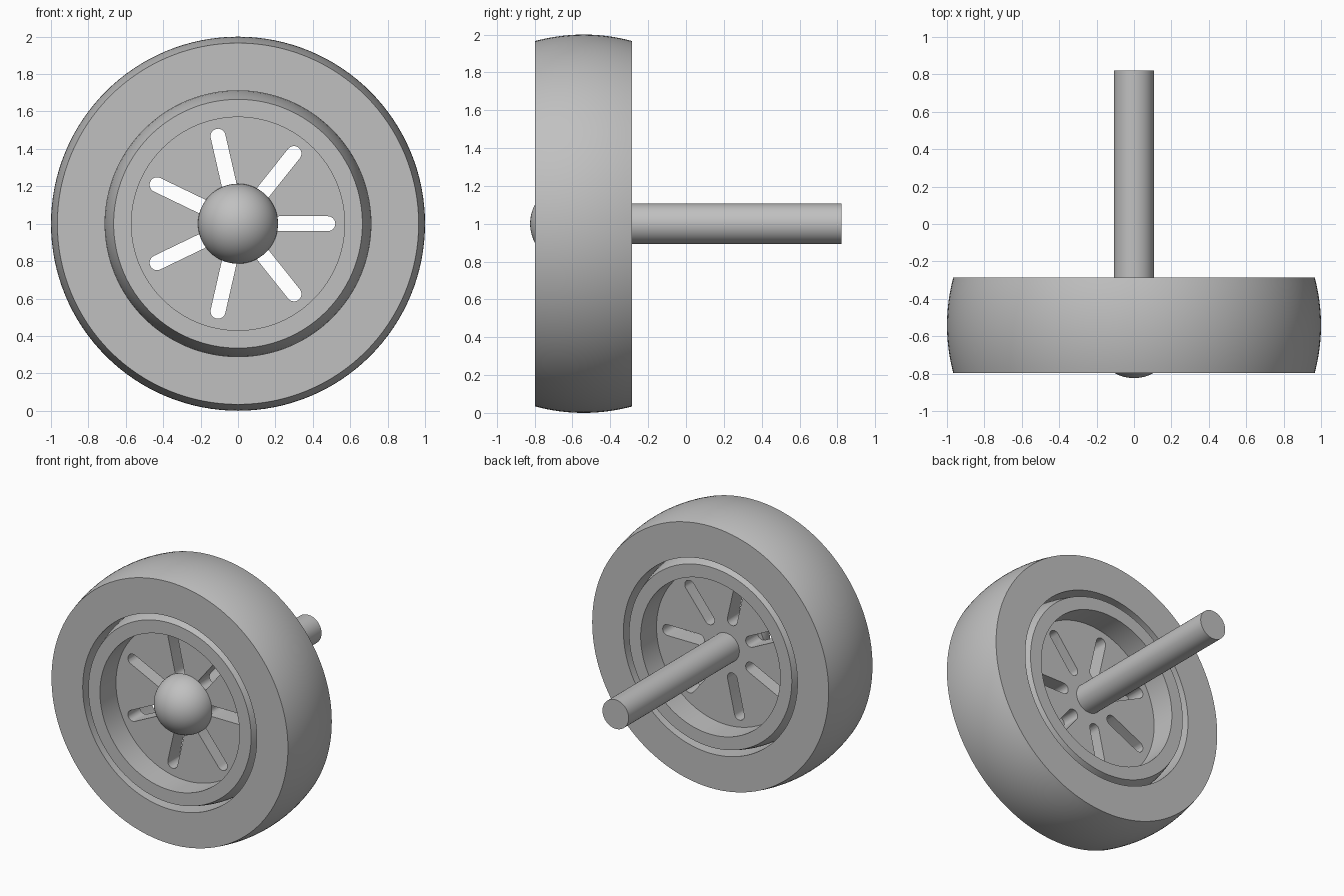
import bpy, bmesh
from math import pi, sin, cos
from mathutils import Matrix, Vector

if "Cube" in bpy.data.objects:
    bpy.data.objects.remove(bpy.data.objects["Cube"])

HUB_Z = 1.0
FRONT, BACK = -0.797, -0.285
WEB_FRONT, WEB_BACK = -0.61, -0.47
SLOTS = 7

grey = bpy.data.materials.new("plain_grey")
grey.use_nodes = True
colour = (0.53, 0.53, 0.53, 1)
grey.diffuse_color = colour
grey.node_tree.nodes["Principled BSDF"].inputs["Base Color"].default_value = colour


def make_object(name, bm):
    bmesh.ops.recalc_face_normals(bm, faces=bm.faces)
    mesh = bpy.data.meshes.new(name)
    bm.to_mesh(mesh)
    bm.free()
    mesh.materials.append(grey)
    obj = bpy.data.objects.new(name, mesh)
    obj.location.z = HUB_Z
    bpy.context.collection.objects.link(obj)
    return obj


def lathe(name, profile, steps=128):
    """Spin a closed (radius, y) profile about the wheel's y axis."""
    bm = bmesh.new()
    verts = [bm.verts.new((r, y, 0)) for r, y in profile]
    edges = [bm.edges.new((a, b)) for a, b in zip(verts, verts[1:] + verts[:1])]
    bmesh.ops.spin(bm, geom=verts + edges, cent=(0, 0, 0), axis=(0, 1, 0),
                   angle=2 * pi, steps=steps)
    bmesh.ops.remove_doubles(bm, verts=bm.verts, dist=0.0001)
    # drop the collapsed segment on the axis
    loose = [e for e in bm.edges if not e.link_faces]
    bmesh.ops.delete(bm, geom=loose, context='EDGES')
    return make_object(name, bm)


def smooth(obj):
    bpy.ops.object.select_all(action='DESELECT')
    obj.select_set(True)
    bpy.context.view_layer.objects.active = obj
    bpy.ops.object.shade_smooth_by_angle(angle=pi / 6)


def crown(edge_r, middle_r, count=16):
    """Bulging outer surface running from the front edge to the back edge."""
    points = []
    for i in range(count + 1):
        t = 2 * i / count - 1
        y = (FRONT + BACK) / 2 + t * (BACK - FRONT) / 2
        points.append((middle_r - (middle_r - edge_r) * t * t, y))
    return points


# Tyre: crowned tread around a straight bore
tyre = lathe("tyre", crown(0.966, 1.0) + [(0.711, BACK), (0.711, FRONT)])

# Rim: crowned ring with a recessed web on both sides
rim = lathe("rim", crown(0.665, 0.712) + [
    (0.57, BACK), (0.57, WEB_BACK), (0, WEB_BACK),
    (0, WEB_FRONT), (0.57, WEB_FRONT), (0.57, FRONT)])

# Round-ended radial slots cut through the web
bm = bmesh.new()
half_width, inner, outer, arc = 0.04, 0.22, 0.48, 12
outline = []
for centre, start in ((outer, -pi / 2), (inner, pi / 2)):
    for i in range(arc + 1):
        a = start + pi * i / arc
        outline.append(Vector((centre + half_width * cos(a), WEB_FRONT - 0.1,
                               half_width * sin(a))))
for k in range(SLOTS):
    turn = Matrix.Rotation(2 * pi * k / SLOTS, 3, 'Y')
    face = bm.faces.new([bm.verts.new(turn @ p) for p in outline])
    new = bmesh.ops.extrude_face_region(bm, geom=[face])["geom"]
    bmesh.ops.translate(bm, vec=(0, WEB_BACK - WEB_FRONT + 0.2, 0),
                        verts=[v for v in new if isinstance(v, bmesh.types.BMVert)])
cutter = make_object("slot_cutter", bm)
cutter.hide_render = True

cut = rim.modifiers.new("slots", 'BOOLEAN')
cut.operation = 'DIFFERENCE'
cut.solver = 'EXACT'
cut.object = cutter
bpy.context.view_layer.objects.active = rim
bpy.ops.object.modifier_apply(modifier=cut.name)
bpy.data.objects.remove(cutter)

# Hub cap: half ball seated on the front of the web
cap_r = 0.214
dome = [(cap_r * cos(a), WEB_FRONT - cap_r * sin(a))
        for a in (pi / 2 * i / 20 for i in range(20))]
hub_cap = lathe("hub_cap", dome + [(0, WEB_FRONT - cap_r), (0, WEB_FRONT)], 64)

# Axle: plain rod out of the back of the web
axle = lathe("axle", [(0, WEB_BACK), (0.107, WEB_BACK), (0.107, 0.822), (0, 0.822)], 64)

for part in (tyre, rim, hub_cap, axle):
    smooth(part)
